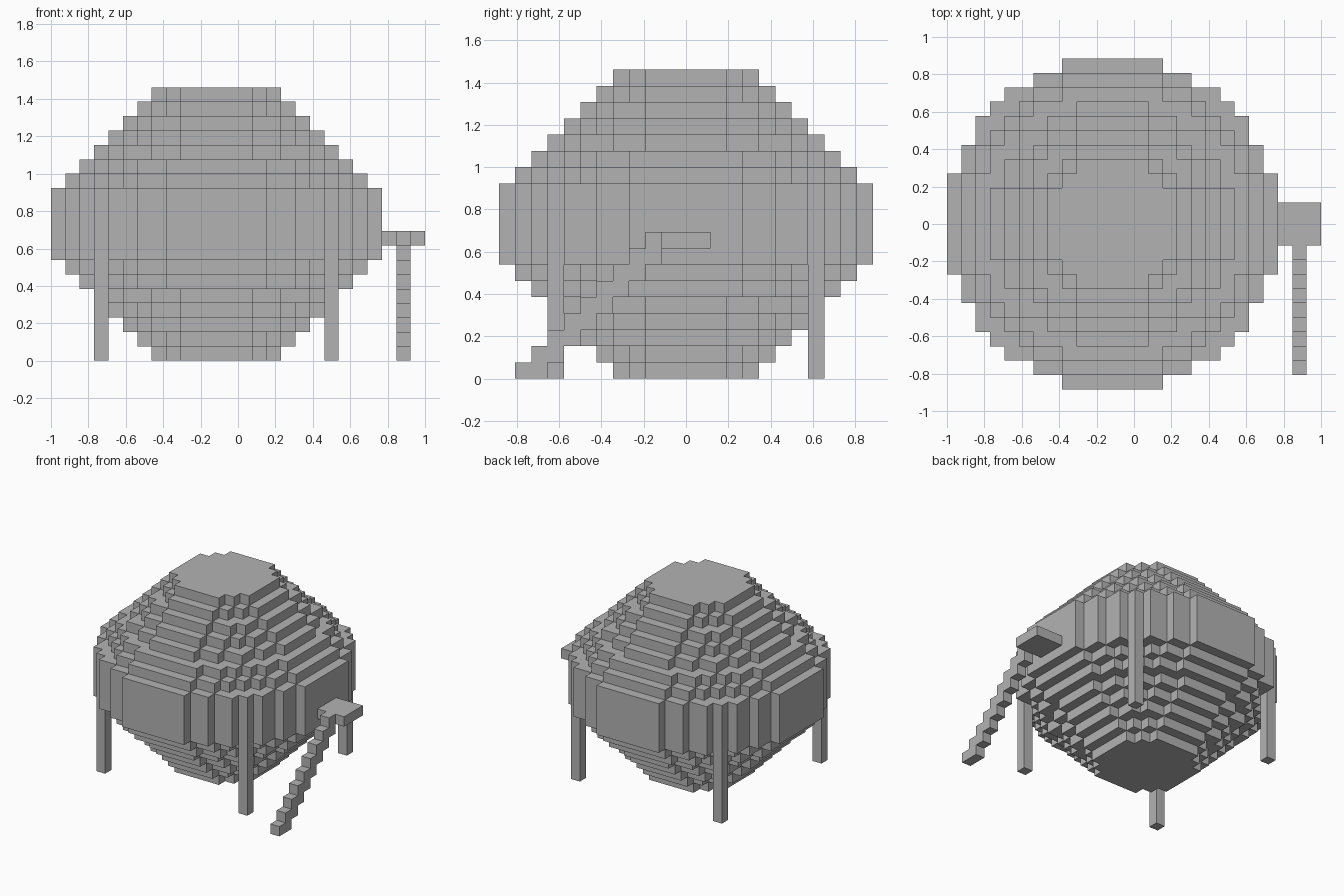
import bpy
import bmesh
from mathutils import Vector

default = bpy.data.objects.get("Cube")
if default:
    bpy.data.objects.remove(default, do_unlink=True)

U = 2 / 26                           # edge of one block
ORIGIN = Vector((-1.5 * U, 0, U / 2))  # centre of block (0, 0, 0)

grey = bpy.data.materials.new("plain_grey")
grey.use_nodes = True
grey.diffuse_color = (0.45, 0.45, 0.45, 1)
grey.node_tree.nodes["Principled BSDF"].inputs["Base Color"].default_value = grey.diffuse_color

AXES = [Vector(a) for a in ((1, 0, 0), (0, 1, 0), (0, 0, 1))]


def build_blocks(name, cells):
    """Make the outer skin of a set of grid blocks."""
    cells = set(cells)
    bm = bmesh.new()
    for cell in cells:
        centre = Vector(cell)
        for i, axis in enumerate(AXES):
            for sign in (1, -1):
                if tuple(int(c) for c in centre + axis * sign) in cells:
                    continue
                a, b = AXES[(i + 1) % 3] / 2, AXES[(i + 2) % 3] / 2 * sign
                mid = centre + axis * sign / 2
                corners = (mid - a - b, mid + a - b, mid + a + b, mid - a + b)
                bm.faces.new([bm.verts.new(p * U + ORIGIN) for p in corners])
    bmesh.ops.remove_doubles(bm, verts=bm.verts, dist=U / 100)
    mesh = bpy.data.meshes.new(name)
    bm.to_mesh(mesh)
    bm.free()
    mesh.materials.append(grey)
    obj = bpy.data.objects.new(name, mesh)
    bpy.context.collection.objects.link(obj)
    return obj


def disc(radius, z):
    """Blocks of one round layer."""
    span = range(-radius, radius + 1)
    return [(x, y, z) for x in span for y in span
            if x * x + y * y <= (radius + 0.5) ** 2]


# Round body: layers widen, stay straight around the middle, then narrow
body = []
for z in range(19):
    body += disc(min(4 + z, 11, 22 - z), z)
build_blocks("round_body", body)

# Four legs
for side, x in (("right", -8), ("left", 8)):
    for end, y in (("front", -8), ("back", 8)):
        build_blocks(f"{end}_{side}_leg", [(x, y, z) for z in range(7)])

# Landing beside the body
build_blocks("landing", [(x, y, 8) for x in (12, 13, 14) for y in (-1, 0, 1)])

# Stairs down to the front, each step two blocks deep
build_blocks("stairs", [(13, y, z) for z in range(9)
                        for y in (z - 10, z - 9) if y < -1])
